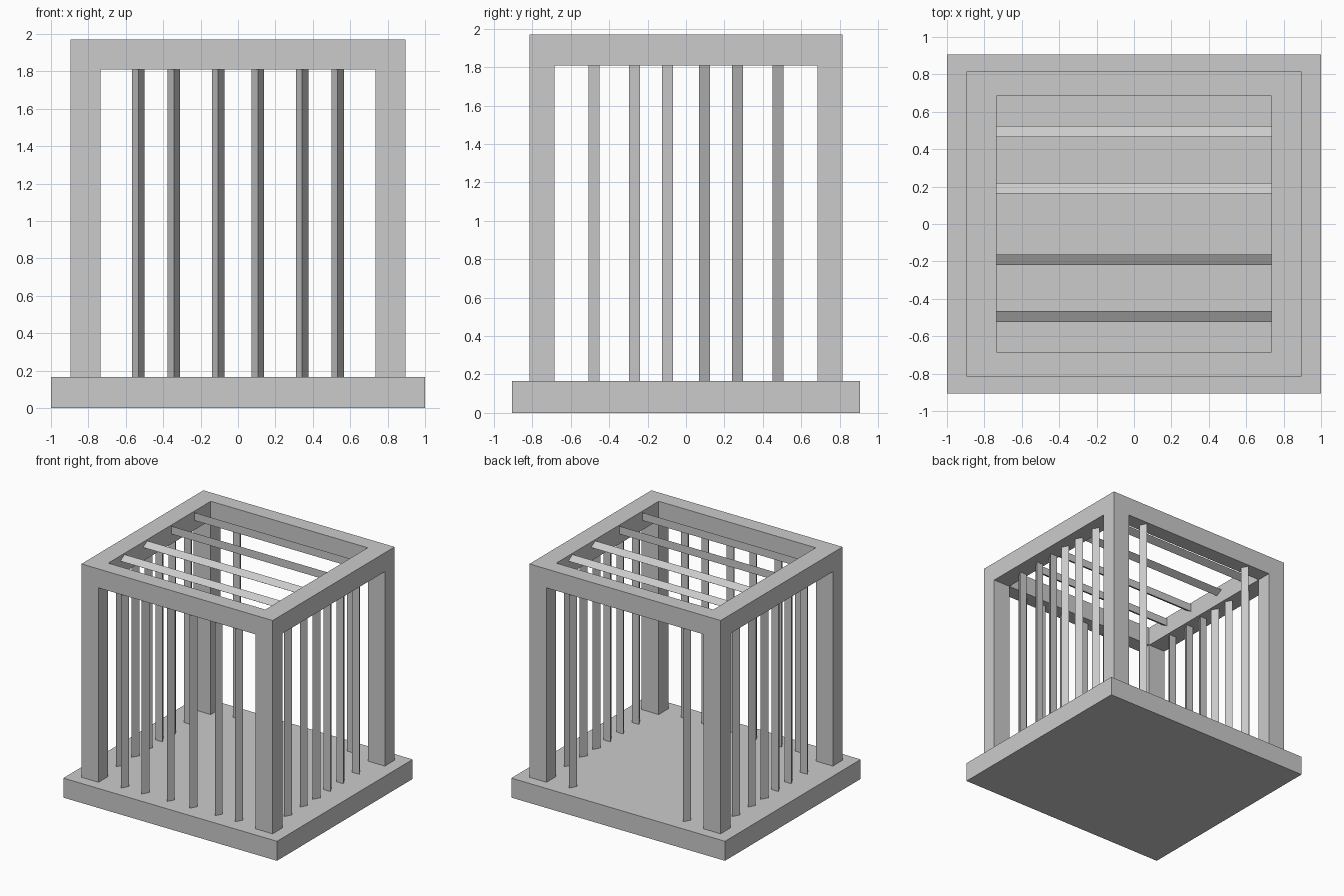
import bpy, bmesh
from math import radians
from mathutils import Vector

if "Cube" in bpy.data.objects:
    bpy.data.objects.remove(bpy.data.objects["Cube"])


def box(name, lo, hi):
    lo, hi = Vector(lo), Vector(hi)
    bm = bmesh.new()
    bmesh.ops.create_cube(bm, size=1)
    bmesh.ops.scale(bm, vec=hi - lo, verts=bm.verts)
    bmesh.ops.translate(bm, vec=(lo + hi) / 2, verts=bm.verts)
    return finish(name, bm)


def finish(name, bm):
    bmesh.ops.recalc_face_normals(bm, faces=bm.faces)
    me = bpy.data.meshes.new(name)
    bm.to_mesh(me)
    bm.free()
    ob = bpy.data.objects.new(name, me)
    bpy.context.collection.objects.link(ob)
    return ob


def bar(name, edge_y, start, axis, length, r=0.0385):
    """Three-sided bar whose sharp edge lies at edge_y and points away from y = 0."""
    s = 1 if edge_y > 0 else -1
    h, d = r * 0.866, 1.5 * r
    along = Vector((0, 0, length)) if axis == 'z' else Vector((length, 0, 0))
    side = Vector((h, 0, 0)) if axis == 'z' else Vector((0, 0, h))
    tip = Vector((start[0], edge_y, start[1]))
    back = tip - Vector((0, s * d, 0))
    bm = bmesh.new()
    face = bm.faces.new([bm.verts.new(p) for p in (tip, back + side, back - side)])
    ext = bmesh.ops.extrude_face_region(bm, geom=[face], use_keep_orig=True)
    bmesh.ops.translate(bm, vec=along,
                        verts=[v for v in ext['geom'] if isinstance(v, bmesh.types.BMVert)])
    return finish(name, bm)


FLOOR, BEAM, TOP = 0.165, 1.81, 1.97
OX, OY = 0.895, 0.815      # outer half sizes of the frame
IX, IY = 0.735, 0.685      # half sizes of the openings

# Base slab
box("base", (-1, -0.907, 0), (1, 0.907, FLOOR))

# Frame: solid block opened along all three axes
frame = box("frame", (-OX, -OY, FLOOR), (OX, OY, TOP))
cutters = [
    box("cut_front_back", (-IX, -2, -1), (IX, 2, BEAM)),
    box("cut_sides", (-2, -IY, -1), (2, IY, BEAM)),
    box("cut_top", (-IX, -IY, -1), (IX, IY, 3)),
]
for c in cutters:
    c.hide_render = True
    m = frame.modifiers.new(c.name, 'BOOLEAN')
    m.operation, m.solver, m.object = 'DIFFERENCE', 'EXACT', c
bpy.context.view_layer.update()
dg = bpy.context.evaluated_depsgraph_get()
mesh = bpy.data.meshes.new_from_object(frame.evaluated_get(dg))
frame.modifiers.clear()
frame.data = mesh
for c in cutters:
    bpy.data.objects.remove(c)

H = BEAM - FLOOR
# Front bars, and the two back bars either side of the doorway
for x in (0.106, 0.343, 0.533):
    for s in (-1, 1):
        bar("front_bar", -0.80, (s * x, FLOOR), 'z', H)
for s in (-1, 1):
    bar("back_bar", 0.80, (s * 0.533, FLOOR), 'z', H)

# Side bars
for y in (0.125, 0.298, 0.508):
    for sx in (-1, 1):
        for sy in (-1, 1):
            bar("side_bar", sy * y, (sx * 0.787, FLOOR), 'z', H)

# Roof bars
for y in (0.22, 0.523):
    for s in (-1, 1):
        bar("roof_bar", s * y, (-IX, 1.925), 'x', 2 * IX)
